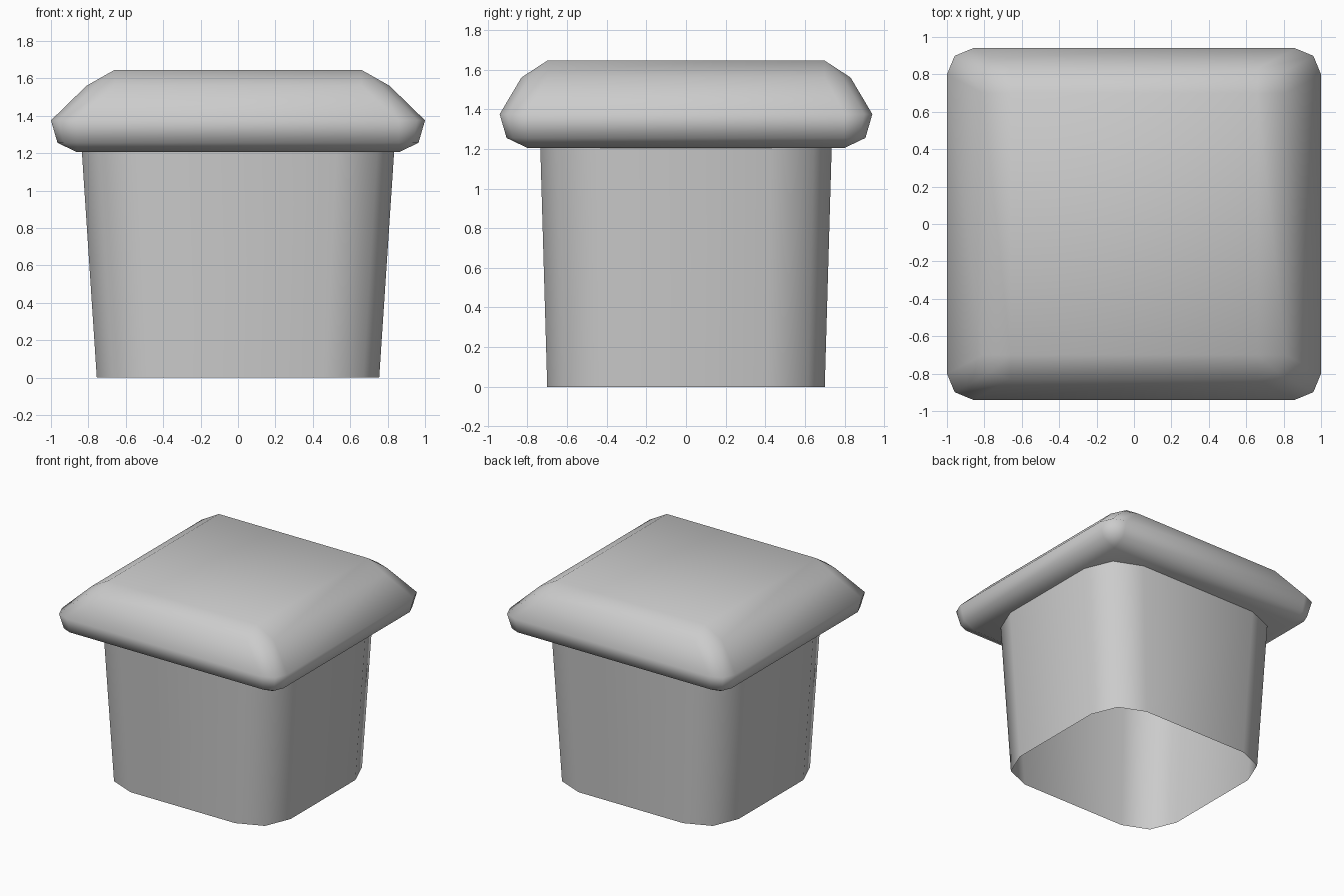
import bpy
import math

if "Cube" in bpy.data.objects:
    bpy.data.objects.remove(bpy.data.objects["Cube"], do_unlink=True)

grey = bpy.data.materials.new("light grey")
grey.use_nodes = True
grey.diffuse_color = (0.6, 0.6, 0.6, 1)
grey.node_tree.nodes["Principled BSDF"].inputs["Base Color"].default_value = (0.6, 0.6, 0.6, 1)


def rounded_ring(cx, cy, rx, ry, z):
    """Rectangle with two-segment corners; a zero radius gives four points."""
    steps = 3 if rx > 0 else 1
    ring = []
    for quarter, (sx, sy) in enumerate([(1, 1), (-1, 1), (-1, -1), (1, -1)]):
        for i in range(steps):
            a = math.pi / 2 * quarter + math.pi / 4 * i
            ring.append((sx * cx + rx * math.cos(a), sy * cy + ry * math.sin(a), z))
    return ring


def loft(name, rings, capped):
    """Skin a stack of rings, fanning where a four-point ring meets a full one."""
    verts, faces, starts = [], [], []
    for ring in rings:
        starts.append((len(verts), len(ring)))
        verts += ring
    for (a, na), (b, nb) in zip(starts, starts[1:]):
        n = max(na, nb)
        for i in range(n):
            j = (i + 1) % n
            quad = [a + i * na // n, a + j * na // n, b + j * nb // n, b + i * nb // n]
            faces.append(list(dict.fromkeys(quad)))
    if capped:
        faces.append(list(reversed(range(starts[0][1]))))
        faces.append(list(range(starts[-1][0], len(verts))))
    mesh = bpy.data.meshes.new(name)
    mesh.from_pydata(verts, [], faces)
    mesh.materials.append(grey)
    mesh.shade_smooth()
    obj = bpy.data.objects.new(name, mesh)
    bpy.context.collection.objects.link(obj)
    return obj


# Tapered hollow body, open underneath
loft("body", [rounded_ring(0.465, 0.41, 0.29, 0.29, 0),
              rounded_ring(0.525, 0.425, 0.31, 0.31, 1.21)], False)

# Cushion-shaped lid with sloping shoulders
loft("lid", [rounded_ring(0.86, 0.80, 0, 0, 1.205),
             rounded_ring(0.86, 0.80, 0.105, 0.105, 1.255),
             rounded_ring(0.86, 0.80, 0.14, 0.14, 1.375),
             rounded_ring(0.66, 0.70, 0.15, 0.13, 1.56),
             rounded_ring(0.66, 0.70, 0, 0, 1.645)], True)
